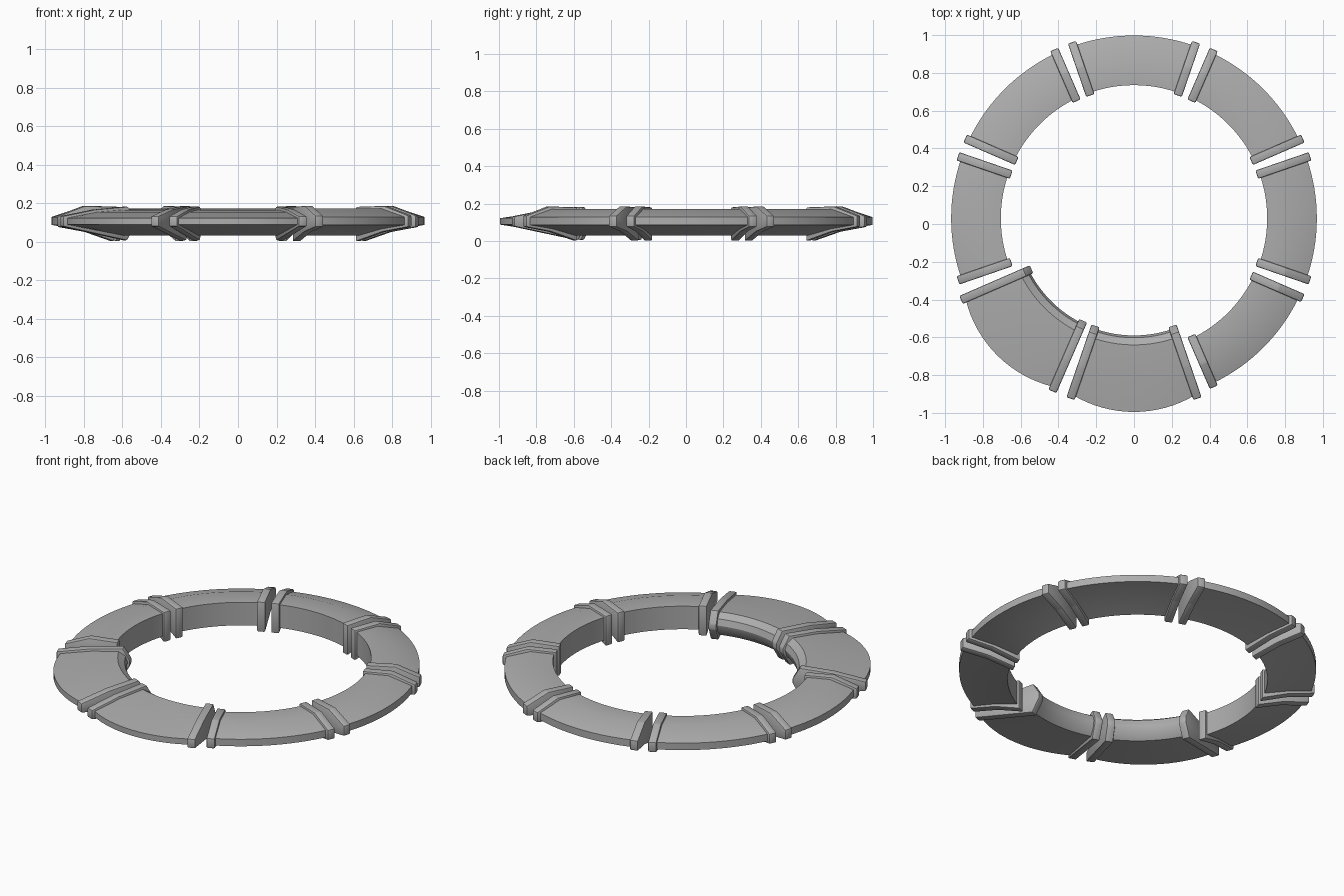
import bpy, bmesh, math
from mathutils import Matrix, Vector

cube = bpy.data.objects.get("Cube")
if cube:
    bpy.data.objects.remove(cube, do_unlink=True)

grey = bpy.data.materials.new("stone_grey")
grey.use_nodes = True
grey.diffuse_color = (0.42, 0.42, 0.42, 1)
grey.node_tree.nodes["Principled BSDF"].inputs["Base Color"].default_value = (0.42, 0.42, 0.42, 1)

CENTRE = Vector((0, 0.03, 0))
HALF = math.radians(19)
STEPS = 16

# Cross-sections as (radius, height)
BODY = [(0.705, 0.03), (0.705, 0.168), (0.835, 0.172), (0.968, 0.128),
        (0.968, 0.086), (0.835, 0.065)]
COLLAR = [(0.69, 0.0), (0.69, 0.18), (0.85, 0.185), (0.988, 0.135),
          (0.988, 0.076), (0.84, 0.05)]
WIDE_BODY = [(0.665, 0.03), (0.63, 0.065), (0.62, 0.105), (0.632, 0.14), (0.67, 0.165),
             (0.82, 0.153), (0.99, 0.122), (0.99, 0.088)]
WIDE_COLLAR = [(0.65, 0.005), (0.605, 0.085), (0.605, 0.115), (0.645, 0.182),
               (0.83, 0.166), (1.012, 0.132), (1.012, 0.078)]


def make_object(name, bm, turn, bevel=0):
    bmesh.ops.recalc_face_normals(bm, faces=bm.faces)
    if bevel:
        bmesh.ops.bevel(bm, geom=bm.edges[:], offset=bevel, segments=2,
                        profile=0.5, affect='EDGES')
    bm.transform(Matrix.Translation(CENTRE) @ Matrix.Rotation(turn, 4, 'Z'))
    mesh = bpy.data.meshes.new(name)
    bm.to_mesh(mesh)
    bm.free()
    mesh.materials.append(grey)
    ob = bpy.data.objects.new(name, mesh)
    bpy.context.collection.objects.link(ob)
    bpy.ops.object.select_all(action='DESELECT')
    ob.select_set(True)
    bpy.context.view_layer.objects.active = ob
    bpy.ops.object.shade_smooth_by_angle(angle=math.radians(32 if bevel == 0 else 25))


def loft(rings):
    """Skin a list of closed rings and cap both ends."""
    bm = bmesh.new()
    rows = [[bm.verts.new(p) for p in ring] for ring in rings]
    for a, b in zip(rows, rows[1:]):
        for i in range(len(a)):
            j = (i + 1) % len(a)
            bm.faces.new((a[i], a[j], b[j], b[i]))
    bm.faces.new(rows[0])
    bm.faces.new(rows[-1])
    return bm


def arc_body(name, profile, turn, bulge=0):
    rings = []
    for k in range(STEPS + 1):
        t = 2 * k / STEPS - 1
        a = t * HALF
        grow = bulge * (1 - t * t)
        rings.append([((r + (grow if r > 0.9 else 0)) * math.cos(a),
                       (r + (grow if r > 0.9 else 0)) * math.sin(a), z)
                      for r, z in profile])
    make_object(name, loft(rings), turn)


def end_collar(name, profile, turn, side, tilt, outer):
    """Flat plate closing one end of a segment."""
    direction = math.radians(tilt)
    rings = []
    for off in (outer - 0.046, outer):
        rings.append([(r * math.cos(direction) - off * math.sin(direction),
                       side * (r * math.sin(direction) + off * math.cos(direction)), z)
                      for r, z in profile])
    make_object(name, loft(rings), turn, 0.007)


# Eight segments around the ring; two are the broad ones
for n in range(8):
    turn = math.radians(45 * n)
    wide = n in (5, 6)
    kind = "broad" if wide else "slim"
    arc_body(f"{kind}_segment_{n + 1}", WIDE_BODY if wide else BODY, turn,
             0.035 if wide else 0)
    tilt, outer = (21.5, -0.008) if n % 2 else (19, 0.03)
    for side, label in ((-1, "start"), (1, "end")):
        end_collar(f"{kind}_{label}_collar_{n + 1}", WIDE_COLLAR if wide else COLLAR,
                   turn, side, tilt, outer)
